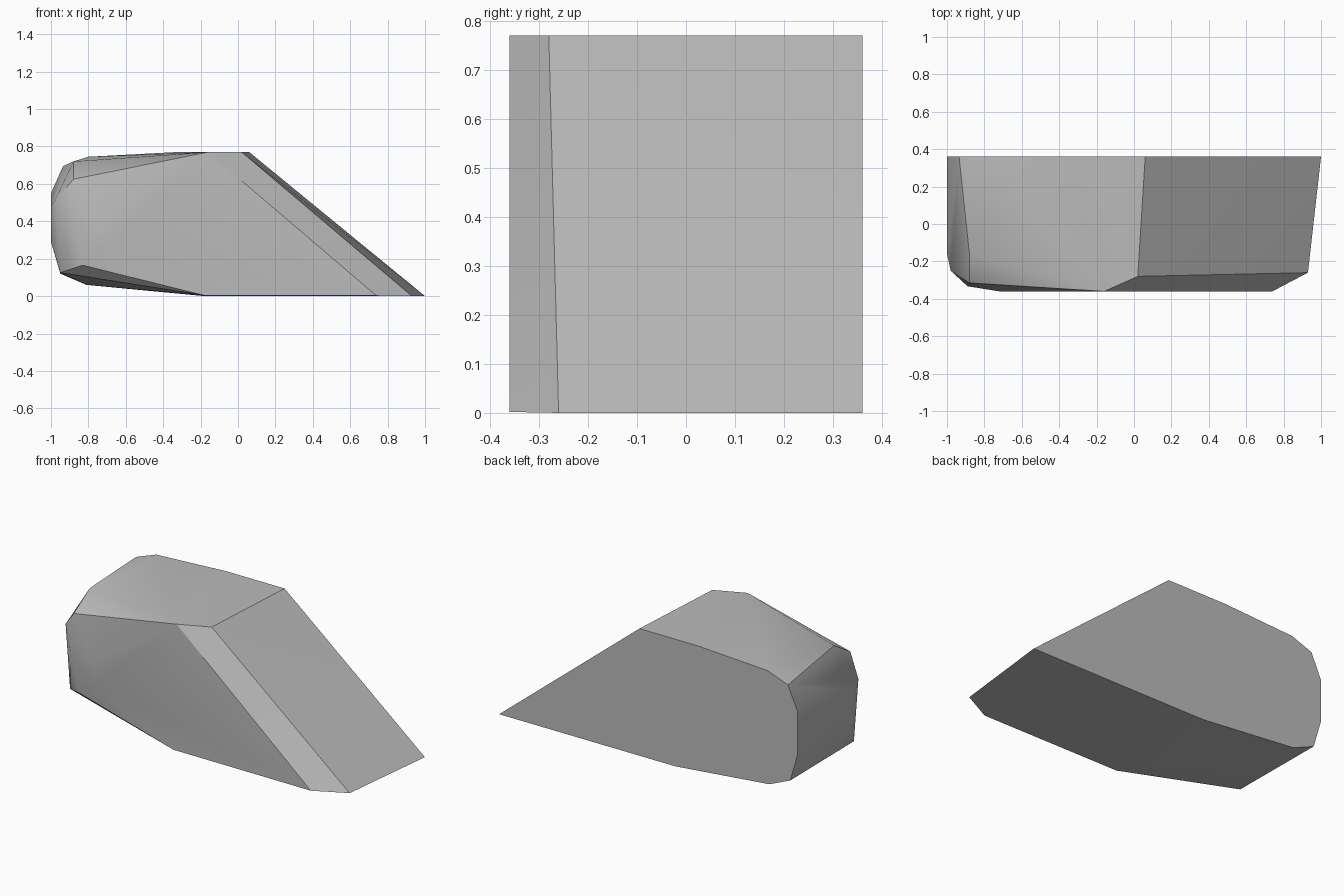
import bpy
import bmesh
import math

cube = bpy.data.objects.get("Cube")
if cube:
    bpy.data.objects.remove(cube, do_unlink=True)

GREY = (0.5, 0.5, 0.5, 1.0)
BACK, FRONT = 0.36, -0.36

mat = bpy.data.materials.new("stone grey")
mat.use_nodes = True
mat.diffuse_color = GREY
mat.node_tree.nodes["Principled BSDF"].inputs["Base Color"].default_value = GREY

# Flat back outline as (x, z)
back_profile = [(1, 0), (0.06, 0.77), (-0.33, 0.77), (-0.8, 0.745), (-0.935, 0.695),
                (-1, 0.55), (-1, 0.29), (-0.95, 0.12), (-0.81, 0.06), (-0.18, 0)]
# Front outline as (x, z)
front_profile = [(0.74, 0.002), (-0.16, 0.77), (-0.72, 0.4), (-0.72, 0.25), (-0.18, 0.004)]
# Chamfered corners between front, slope, top and rounded end
corners = [
    (0.93, -0.26, 0), (0.02, -0.28, 0.77),
    (-0.88, -0.16, 0.72), (-0.88, -0.315, 0.625),
    (-0.98, -0.25, 0.51), (-1, -0.16, 0.48), (-1, -0.16, 0.29),
    (-0.95, -0.25, 0.125), (-0.83, -0.335, 0.165), (-0.89, -0.333, 0.4),
]

# Solid wedge block wrapped around the outlines
bm = bmesh.new()
for x, z in back_profile:
    bm.verts.new((x, BACK, z))
for x, z in front_profile:
    bm.verts.new((x, FRONT, z))
for point in corners:
    bm.verts.new(point)
hull = bmesh.ops.convex_hull(bm, input=bm.verts[:])
loose = {v for v in hull["geom_interior"] + hull["geom_unused"]
         if isinstance(v, bmesh.types.BMVert)}
bmesh.ops.delete(bm, geom=list(loose), context="VERTS")
bmesh.ops.dissolve_limit(bm, angle_limit=math.radians(0.5),
                         verts=bm.verts[:], edges=bm.edges[:])
bmesh.ops.recalc_face_normals(bm, faces=bm.faces[:])
mesh = bpy.data.meshes.new("wedge_block")
bm.to_mesh(mesh)
bm.free()
mesh.materials.append(mat)

block = bpy.data.objects.new("wedge_block", mesh)
bpy.context.collection.objects.link(block)
bpy.ops.object.select_all(action="DESELECT")
block.select_set(True)
bpy.context.view_layer.objects.active = block
bpy.ops.object.shade_smooth_by_angle(angle=math.radians(30))
